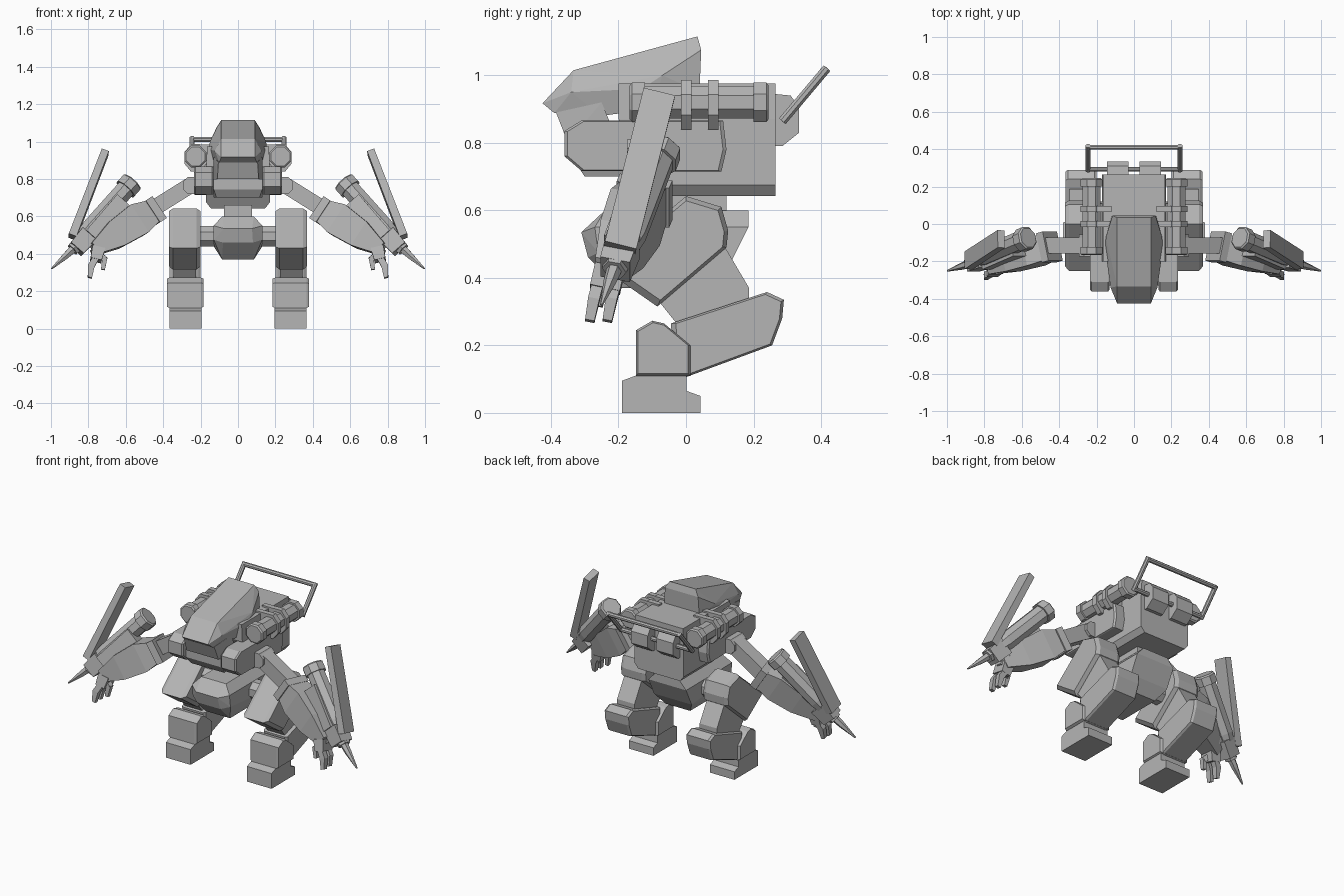
import bpy, bmesh, math
from mathutils import Vector

grey = bpy.data.materials.new("armour_grey")
grey.diffuse_color = (0.46, 0.46, 0.46, 1)


def finish(name, bm, mirror):
    bmesh.ops.recalc_face_normals(bm, faces=bm.faces)
    me = bpy.data.meshes.new(name)
    bm.to_mesh(me)
    bm.free()
    me.materials.append(grey)
    ob = bpy.data.objects.new(name, me)
    bpy.context.collection.objects.link(ob)
    if mirror:
        mod = ob.modifiers.new("mirror", 'MIRROR')
        mod.use_mirror_merge = False
        mod.use_clip = False
    return ob


def hull(name, pts, mirror=False):
    """Convex armour block around the given points."""
    bm = bmesh.new()
    for p in pts:
        bm.verts.new(p)
    res = bmesh.ops.convex_hull(bm, input=bm.verts)
    bmesh.ops.delete(bm, geom=list({v for v in res["geom_interior"] + res["geom_unused"]
                                    if isinstance(v, bmesh.types.BMVert)}), context='VERTS')
    bmesh.ops.dissolve_limit(bm, angle_limit=0.02, verts=bm.verts, edges=bm.edges)
    return finish(name, bm, mirror)


def prism(name, prof, x0, x1, c=0.0, shrink=0.88, mirror=True):
    """Side profile (y, z) extruded over x, with chamfered rims of depth c."""
    cy = sum(p[0] for p in prof) / len(prof)
    cz = sum(p[1] for p in prof) / len(prof)
    pts = [(x, y, z) for x in (x0 + c, x1 - c) for y, z in prof]
    if c:
        pts += [(x, cy + (y - cy) * shrink, cz + (z - cz) * shrink)
                for x in (x0, x1) for y, z in prof]
    return hull(name, pts, mirror)


def box(name, x, y, z, mirror=True):
    return prism(name, [(a, b) for a in y for b in z], x[0], x[1], mirror=mirror)


def beam(name, sections, n=4, up=(0, 1, 0), mirror=True):
    """Loft of n-sided sections (point, half width across, half width along up)."""
    pts = [Vector(s[0]) for s in sections]
    d = (pts[-1] - pts[0]).normalized()
    v = Vector(up)
    v = (v - d * v.dot(d)).normalized()
    u = v.cross(d)
    k = 1 / math.cos(math.pi / n)
    bm = bmesh.new()
    rings = []
    for p, (_, w, h) in zip(pts, sections):
        ring = []
        for i in range(n):
            a = math.tau * (i + 0.5) / n
            ring.append(bm.verts.new(p + u * (w * k * math.cos(a)) + v * (h * k * math.sin(a))))
        rings.append(ring)
    for r, s in zip(rings, rings[1:]):
        for i in range(n):
            bm.faces.new((r[i], r[(i + 1) % n], s[(i + 1) % n], s[i]))
    bm.faces.new(rings[0])
    bm.faces.new(rings[-1])
    return finish(name, bm, mirror)


def both(rows):
    return [(s * x, y, z) for x, y, z in rows for s in (-1, 1)]


# Torso and waist
hull("torso", both([(.165, y, .975) for y in (-.2, .265)] + [(.17, y, z) for y in (-.2, .265) for z in (.87,)]
     + [(.17, y, .675) for y in (-.08, .265)] + [(.145, y, .643) for y in (-.06, .265)]))
box("waist", (-.075, .075), (-.1, .12), (.56, .66), mirror=False)
hull("pelvis", both([(.085, -.24, .6), (.085, .185, .6), (.13, -.27, .55), (.13, .185, .55),
     (.075, -.31, .535), (.13, -.26, .475), (.08, -.29, .46), (.13, .13, .44),
     (.085, -.2, .37), (.085, .08, .37)]))
beam("hip_joint", [((.1, -.02, .495), .055, .055), ((.24, -.02, .495), .055, .055)], 8)

# Cockpit canopy, face and chin
hull("canopy", both([(.09, .034, 1.115), (.115, .045, 1.075), (.12, .04, .95), (.15, -.07, 1.0),
     (.155, -.13, .96), (.145, -.1, .9), (.09, -.333, 1.015), (.125, -.34, .95),
     (.09, -.425, .917), (.1, -.39, .888), (.12, -.25, .88)]))
hull("face_plate", both([(.105, -.385, .89), (.13, -.25, .92), (.11, -.35, .80), (.13, -.2, .80)]))
hull("chin", both([(.13, -.33, .80), (.13, -.33, .745), (.115, -.3, .70), (.13, -.05, .80),
     (.13, -.05, .70)]))
prism("cheek_pod", [(-.36, .835), (-.31, .866), (.11, .866), (.12, .78), (.105, .715), (-.31, .717),
      (-.36, .76)], .13, .235, .008, .96)

# Shoulder tubes with clamps
P = (.227, .92)
beam("shoulder_tube", [((P[0], y, P[1]), r, r) for y, r in
     ((-.167, .05), (-.16, .058), (-.122, .058), (-.122, .048), (.2, .048), (.2, .058),
      (.238, .058), (.245, .05))], 8, (0, 0, 1))
for i, y in enumerate((-.015, .065)):
    beam(f"tube_clamp_{i}", [((P[0], y, .913), .06, .073), ((P[0], y + .032, .913), .06, .073)], 8, (0, 0, 1))
    box(f"clamp_bracket_{i}", (.12, .22), (y, y + .032), (.88, .985))

# Rear hinges and carrying handle
prism("rear_hinge", [(.26, .945), (.31, .94), (.335, .905), (.335, .83), (.285, .79), (.26, .79)], .03, .145)
low, high = (.293, .873), (.41, 1.012)
ax = Vector((0, high[0] - low[0], high[1] - low[1])).normalized() * .012
beam("handle_side", [(Vector((.245, *low)) - ax, .013, .013), (Vector((.245, *high)) + ax, .013, .013)], 8, (1, 0, 0))
for nm, (y, z) in (("handle_bottom_bar", low), ("handle_top_bar", high)):
    beam(nm, [((-.25, y, z), .013, .013), ((.25, y, z), .013, .013)], 8, mirror=False)

# Legs
prism("thigh", [(0, .642), (.105, .61), (.125, .54), (.12, .49), (-.085, .315), (-.25, .43)],
      .2, .37, .022, .9)
prism("lower_thigh", [(.11, .5), (.187, .37), (.187, .32), (0, .23), (-.08, .33)], .225, .345)
prism("calf", [(-.045, .265), (.24, .358), (.29, .335), (.285, .28), (.255, .2), (-.03, .095)],
      .2, .365, .012, .93)
prism("shin", [(-.148, .11), (-.148, .245), (-.1, .273), (-.065, .265), (.013, .2), (.013, .11)],
      .185, .38, .014, .92)
prism("foot", [(-.19, 0), (-.19, .095), (-.145, .112), (.002, .112), (.002, 0)], .195, .365)
prism("heel", [(-.02, 0), (-.02, .07), (.002, .065), (.043, .05), (.043, 0)], .195, .365)

# Upper arm
beam("shoulder_joint", [((.25, -.175, .765), .045, .045), ((.25, -.055, .765), .045, .045)], 8, (0, 0, 1))
beam("upper_arm", [((.24, -.115, .775), .043, .043), ((.48, -.115, .625), .043, .043)])

# Forearm block with elbow collar and wrist
beam("elbow_collar", [((.435, -.118, .64), .07, .08), ((.47, -.128, .617), .07, .08)])
beam("forearm", [((.46, -.125, .625), .062, .07), ((.54, -.15, .58), .088, .075),
     ((.66, -.19, .50), .075, .065), ((.77, -.225, .425), .035, .045)])
beam("wrist", [((.73, -.215, .45), .033, .04), ((.765, -.23, .4), .03, .04)], 8)

# Forearm cannon tube
a, b = Vector((.57, -.075, .78)), Vector((.83, -.185, .49))
beam("arm_tube", [(a.lerp(b, t), r, r) for t, r in
     ((-.02, .052), (0, .06), (.12, .06), (.12, .05), (.85, .05), (1, .04))], 8)
beam("tube_mount", [(a.lerp(b, .25) + Vector((-.02, -.03, -.03)), .05, .04),
     (a.lerp(b, .9) + Vector((-.02, -.03, -.03)), .045, .04)])

# Long blade, its base and the spike
beam("blade", [((.71, -.08, .945), .02, .048), ((.885, -.195, .49), .022, .048)], up=(0, 1, -.2))
beam("blade_base", [((.80, -.185, .50), .05, .05), ((.865, -.21, .425), .045, .045)])
beam("spike_collar", [((.85, -.2, .455), .036, .036), ((.885, -.213, .422), .032, .032)], 6)
beam("spike", [((.875, -.21, .432), .021, .021), ((.92, -.225, .39), .017, .017),
     ((.997, -.25, .32), .004, .004)], 6)

# Hand: palm, fingers and thumb
beam("palm", [((.745, -.225, .43), .035, .045), ((.76, -.24, .365), .03, .045)])
for i, dy in enumerate((-.03, .022)):
    beam(f"finger_{i}", [((.755, -.23 + dy, .385), .017, .017), ((.785, -.243 + dy, .335), .018, .017),
         ((.792, -.255 + dy, .272), .011, .014)])
beam("thumb_base", [((.745, -.235, .40), .016, .018), ((.71, -.25, .37), .015, .016)])
beam("thumb_tip", [((.712, -.25, .38), .014, .015), ((.722, -.258, .315), .01, .012)])
